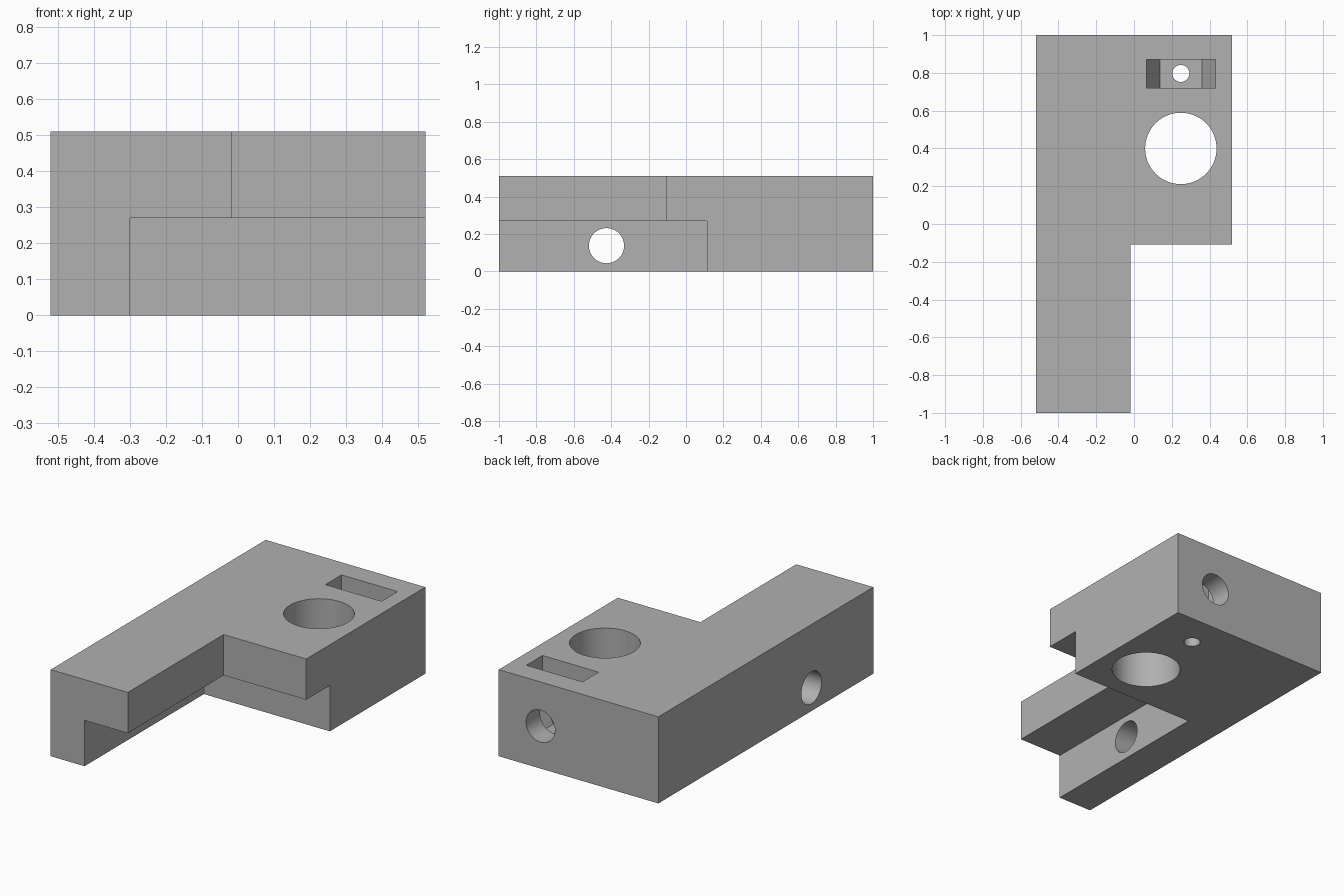
import bpy, bmesh, math
from mathutils import Matrix, Vector

cube = bpy.data.objects.get("Cube")
if cube:
    bpy.data.objects.remove(cube, do_unlink=True)

grey = bpy.data.materials.new("plain grey")
grey.use_nodes = True
COLOUR = (0.44, 0.44, 0.44, 1)
grey.diffuse_color = COLOUR
grey.node_tree.nodes["Principled BSDF"].inputs["Base Color"].default_value = COLOUR


def finish(name, bm):
    bmesh.ops.recalc_face_normals(bm, faces=bm.faces)
    mesh = bpy.data.meshes.new(name)
    bm.to_mesh(mesh)
    bm.free()
    mesh.materials.append(grey)
    obj = bpy.data.objects.new(name, mesh)
    bpy.context.collection.objects.link(obj)
    return obj


def box(name, low, high):
    low, high = Vector(low), Vector(high)
    bm = bmesh.new()
    bmesh.ops.create_cube(bm, size=1)
    bmesh.ops.scale(bm, vec=high - low, verts=bm.verts)
    bmesh.ops.translate(bm, vec=(low + high) / 2, verts=bm.verts)
    return finish(name, bm)


def rod(name, centre, radius, length, axis):
    bm = bmesh.new()
    turn = Vector(axis).to_track_quat('Z', 'Y').to_matrix().to_4x4()
    bmesh.ops.create_cone(bm, cap_ends=True, segments=64, radius1=radius, radius2=radius,
                          depth=length, matrix=Matrix.Translation(centre) @ turn)
    return finish(name, bm)


def prism(name, profile, y0, y1):
    bm = bmesh.new()
    face = bm.faces.new([bm.verts.new((x, y0, z)) for x, z in profile])
    grown = bmesh.ops.extrude_face_region(bm, geom=[face])["geom"]
    verts = [g for g in grown if isinstance(g, bmesh.types.BMVert)]
    bmesh.ops.translate(bm, vec=(0, y1 - y0, 0), verts=verts)
    return finish(name, bm)


# Solid block
body = box("bracket_body", (-0.52, -1, 0), (0.52, 1, 0.51))

# Corner notch, undercut step, nut slot with tapered floor, and bores
HX, BORE_Z = 0.248, 0.25
half, floor = 0.183, 0.111
cutters = [
    box("corner_notch", (-0.018, -1.2, -0.2), (0.8, -0.108, 0.8)),
    box("undercut", (-0.3, -1.2, -0.2), (0.8, 0.112, 0.27)),
    rod("rod_hole", (HX, 0.4, 0.25), 0.189, 1, (0, 0, 1)),
    prism("nut_slot", [(HX - floor, 0.125), (HX + floor, 0.125), (HX + half, BORE_Z),
                       (HX + half, 0.7), (HX - half, 0.7), (HX - half, BORE_Z)], 0.72, 0.87),
    rod("drain_hole", (HX, 0.797, 0.05), 0.045, 0.3, (0, 0, 1)),
    rod("screw_bore", (HX, 0.8, BORE_Z), 0.094, 0.7, (0, 1, 0)),
    rod("wall_hole", (-0.41, -0.425, 0.137), 0.094, 0.4, (1, 0, 0)),
]

bpy.context.view_layer.objects.active = body
body.select_set(True)
for cutter in cutters:
    cutter.hide_render = True
    mod = body.modifiers.new(cutter.name, 'BOOLEAN')
    mod.operation = 'DIFFERENCE'
    mod.solver = 'EXACT'
    mod.object = cutter
    bpy.ops.object.modifier_apply(modifier=mod.name)
    bpy.data.objects.remove(cutter, do_unlink=True)

bpy.ops.object.shade_smooth_by_angle(angle=math.radians(25))
